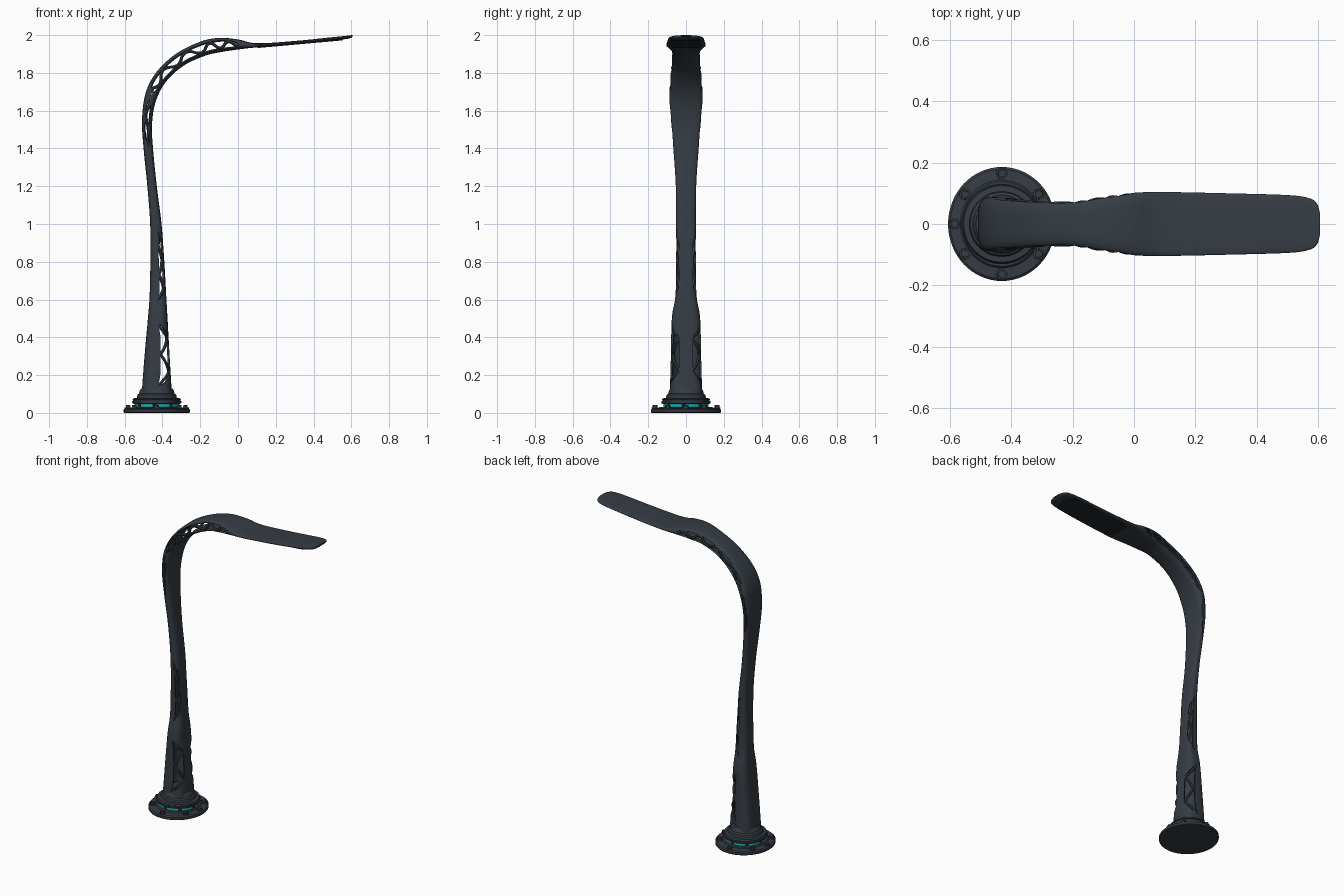
import bpy, bmesh, math
from mathutils import Vector, Matrix

cube = bpy.data.objects.get("Cube")
if cube:
    bpy.data.objects.remove(cube)


def material(name, colour):
    m = bpy.data.materials.new(name)
    m.use_nodes = True
    m.diffuse_color = (*colour, 1)
    bsdf = m.node_tree.nodes["Principled BSDF"]
    bsdf.inputs["Base Color"].default_value = (*colour, 1)
    bsdf.inputs["Roughness"].default_value = 0.6
    return m


SLATE = material("dark slate", (.036, .046, .057))
BLACK = material("near black", (.016, .020, .025))
CYAN = material("cyan glow", (.01, .50, .52))
BASE_X = -.43


def finish(name, bm, *mats, angle=35):
    bmesh.ops.recalc_face_normals(bm, faces=bm.faces)
    me = bpy.data.meshes.new(name)
    bm.to_mesh(me)
    bm.free()
    ob = bpy.data.objects.new(name, me)
    bpy.context.collection.objects.link(ob)
    for m in mats:
        me.materials.append(m)
    smooth(ob, angle)
    return ob


def smooth(ob, angle):
    bpy.ops.object.select_all(action='DESELECT')
    ob.select_set(True)
    bpy.context.view_layer.objects.active = ob
    bpy.ops.object.shade_smooth_by_angle(angle=math.radians(angle))


def skin(bm, rings, caps=True):
    """Bridge closed rings of points into a solid."""
    vs = [[bm.verts.new(p) for p in r] for r in rings]
    n = len(vs[0])
    for a, b in zip(vs, vs[1:]):
        for i in range(n):
            j = (i + 1) % n
            bm.faces.new((a[i], a[j], b[j], b[i]))
    if caps:
        bm.faces.new(vs[0])
        bm.faces.new(vs[-1])


def lathe(name, profile, *mats, segs=64, oval=1.0):
    bm = bmesh.new()
    rings = []
    for r, z in profile:
        angs = [math.tau * i / segs for i in range(segs)]
        rings.append([(BASE_X + r * math.cos(a), r * oval * math.sin(a), z) for a in angs])
    skin(bm, rings)
    return finish(name, bm, *mats)


# Stations along the stem and head: outer x, outer z, inner x, inner z, half width
STATIONS = [
    (-.51, .10, -.35, .10, .086), (-.495, .3, -.362, .3, .08),
    (-.477, .5, -.373, .5, .075), (-.468, .62, -.380, .62, .056),
    (-.464, .8, -.39, .8, .052), (-.465, 1, -.405, 1, .052),
    (-.48, 1.2, -.43, 1.2, .054), (-.50, 1.4, -.45, 1.4, .067),
    (-.508, 1.55, -.455, 1.53, .079), (-.49, 1.69, -.435, 1.65, .088),
    (-.435, 1.8, -.38, 1.755, .084), (-.33, 1.9, -.285, 1.84, .076),
    (-.2, 1.965, -.17, 1.892, .076), (-.1, 1.985, -.08, 1.912, .092),
    (0, 1.977, .01, 1.925, .102), (.1, 1.957, .1, 1.935, .104),
    (.3, 1.969, .3, 1.951, .100), (.5, 1.989, .5, 1.971, .094),
    (.57, 1.996, .57, 1.979, .084), (.595, 1.999, .596, 1.984, .066),
    (.605, 2.0, .605, 1.990, .035)]
LAST = len(STATIONS) - 1

# Side openings: start, end, outer edge angle, inner edge angle, strut count
WINDOWS = [(.25, 1.85, 97, 164, 4), (2.85, 4.85, 95, 145, 5),
           (7.0, 8.9, 74, 106, 3), (9.2, 14.0, 62, 118, 9)]


def station(t):
    """Catmull-Rom interpolation of the station table."""
    i = min(int(t), LAST - 1)
    f = t - i
    p = [Vector(STATIONS[max(0, min(LAST, i + k))]) for k in (-1, 0, 1, 2)]
    return p[1] + .5 * f * (p[2] - p[0] + f * (2 * p[0] - 5 * p[1] + 4 * p[2] - p[3]
                                               + f * (3 * (p[1] - p[2]) + p[3] - p[0])))


def edges(t):
    """Edge angles of the outer and inner ribbons; both 90 where closed."""
    for s, e, a, b, _ in WINDOWS:
        if s < t < e:
            k = min(1, (t - s) / .35, (e - t) / .35)
            return 90 + (a - 90) * k, 90 + (b - 90) * k
    return 90, 90


def section_point(t, deg, inset=0.0):
    """Point on the boxy oval section; zero degrees is the outer side."""
    ox, oz, ix, iz, w = station(t)
    a, b = Vector((ox, 0, oz)), Vector((ix, 0, iz))
    half = (a - b).length / 2
    s, c = math.sin(math.radians(deg)), math.cos(math.radians(deg))
    power = lambda v: math.copysign(abs(v) ** .62, v)
    h = half - min(inset, half * .4)
    p = (a + b) / 2 + (a - b).normalized() * h * power(c)
    p.y = (w - inset) * power(s)
    return p


# Outer and inner ribbons, running from the base into the flat lamp head
STEPS = 8
for name, side in (("outer_ribbon", 0), ("inner_ribbon", 1)):
    rings = []
    for i in range(LAST * STEPS + 1):
        t = i / STEPS
        a, b = edges(t)
        lo, hi = (-a, a) if side == 0 else (b, 360 - b)
        angs = [lo + (hi - lo) * k / 24 for k in range(25)]
        rings.append([section_point(t, d) for d in angs]
                     + [section_point(t, d, .011) for d in reversed(angs)])
    bm = bmesh.new()
    skin(bm, rings)
    finish(name, bm, SLATE, angle=40)

# Lattice struts across the side openings
curve = bpy.data.curves.new("lattice_struts", 'CURVE')
curve.dimensions = '3D'
curve.bevel_depth = .0085
curve.bevel_resolution = 1
curve.use_fill_caps = True
for s, e, _, _, count in WINDOWS:
    for sign in (-1, 1):
        for k in range(count):
            sp = curve.splines.new('POLY')
            sp.points.add(8)
            for j in range(9):
                t = s + (e - s) * (k + j / 8) / count
                a, b = edges(t)
                f = j / 8 if k % 2 == 0 else 1 - j / 8
                p = section_point(t, a + (b - a) * f, .009)
                sp.points[j].co = (p.x, sign * p.y, p.z, 1)
struts = bpy.data.objects.new("lattice_struts", curve)
bpy.context.collection.objects.link(struts)
curve.materials.append(SLATE)
bpy.ops.object.select_all(action='DESELECT')
struts.select_set(True)
bpy.context.view_layer.objects.active = struts
bpy.ops.object.convert(target='MESH')
smooth(bpy.context.object, 50)

# Light panel under the head
bm = bmesh.new()
bmesh.ops.create_cube(bm, size=1, matrix=Matrix.Diagonal((.45, .156, .005, 1)))
upright = [e for e in bm.edges if abs(e.verts[0].co.z - e.verts[1].co.z) > .001]
bmesh.ops.bevel(bm, geom=upright, offset=.05, segments=6, profile=.5, affect='EDGES')
panel = finish("light_panel", bm, BLACK)
panel.location = (.33, 0, 1.9545)
panel.rotation_euler.y = -math.atan2(.036, .4)

# Base: flange, glowing ring, collar
lathe("base_flange", [(.172, 0), (.175, .004), (.175, .018), (.168, .024),
                      (.135, .026), (.13, .032), (.116, .032)], SLATE, oval=1.06)
ring = lathe("glow_ring", [(.119, .030), (.119, .046)], CYAN, BLACK)
for f in ring.data.polygons:
    f.material_index = 1 if f.index % 8 > 5 else 0
lathe("base_collar", [(.117, .046), (.128, .050), (.131, .056), (.131, .062),
                      (.125, .064), (.125, .068), (.128, .070), (.124, .077),
                      (.106, .079), (.103, .095), (.094, .102), (.090, .118),
                      (.084, .128)], SLATE)

# Hexagonal bolts on washers round the flange
bm = bmesh.new()
for deg in (0, 38, 90, 142, 180, 218, 270, 322):
    a = math.radians(deg)
    x, y = BASE_X + .152 * math.cos(a), .164 * math.sin(a)
    if deg % 90:
        y *= .96
    for r, z, h, n in ((.019, .026, .006, 16), (.014, .034, .014, 6)):
        bmesh.ops.create_cone(bm, cap_ends=True, segments=n, radius1=r, radius2=r * .95,
                              depth=h, matrix=Matrix.Translation((x, y, z)))
finish("flange_bolts", bm, SLATE, angle=30)
